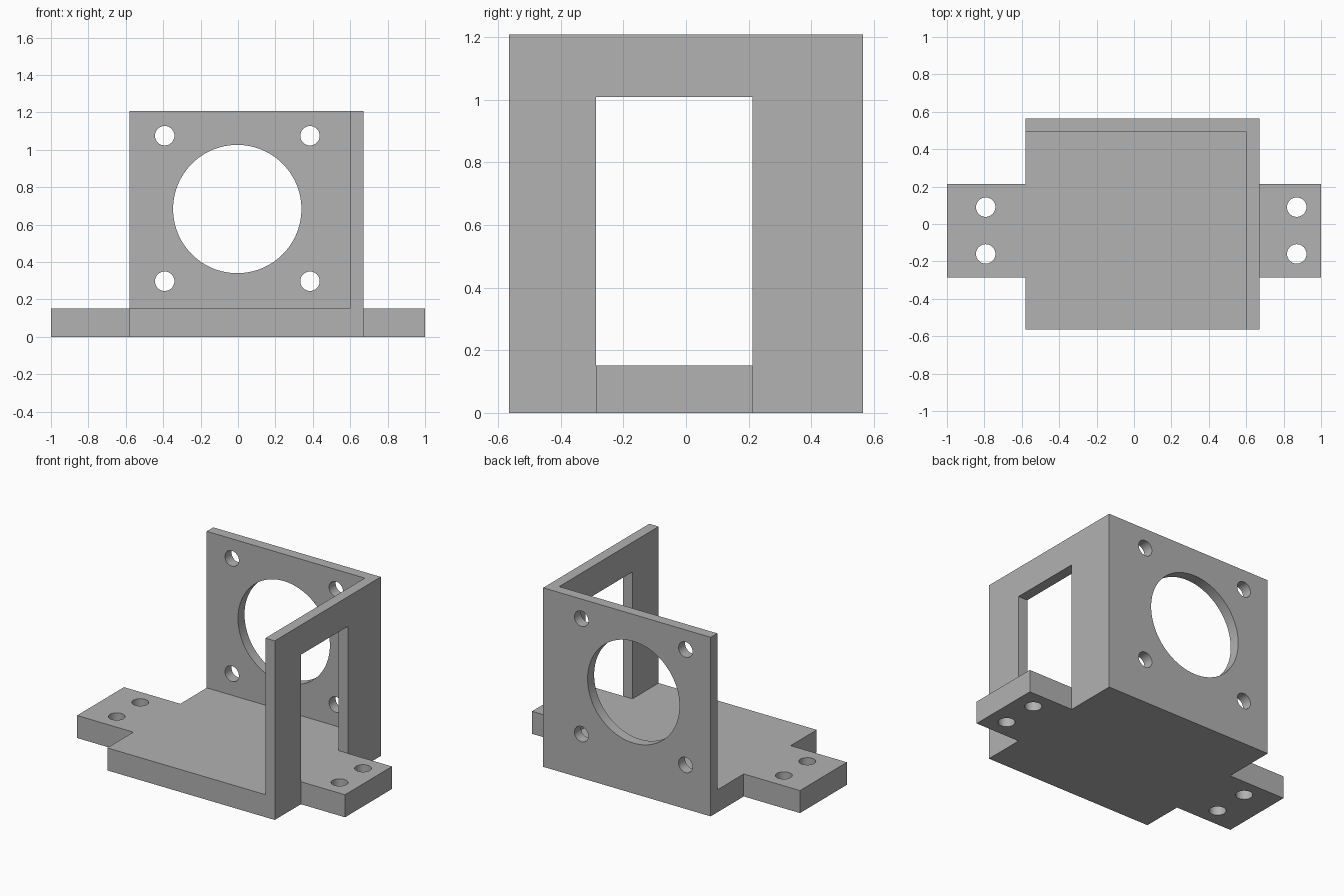
import bpy, bmesh
from math import cos, sin, tau
from mathutils import Vector

cube = bpy.data.objects.get("Cube")
if cube:
    bpy.data.objects.remove(cube, do_unlink=True)

grey = bpy.data.materials.new("plain grey")
grey.use_nodes = True
grey.diffuse_color = (0.445, 0.445, 0.445, 1)
grey.node_tree.nodes["Principled BSDF"].inputs["Base Color"].default_value = grey.diffuse_color


def circle(cx, cy, radius, sides):
    return [(cx + radius * cos(tau * i / sides), cy + radius * sin(tau * i / sides))
            for i in range(sides)]


def plate(name, axis, start, end, outline, holes=()):
    """Fill a flat outline with holes and extrude it along one axis."""
    def place(u, v):
        co = [u, v]
        co.insert(axis, start)
        return co

    bm = bmesh.new()
    for loop in (outline, *holes):
        verts = [bm.verts.new(place(u, v)) for u, v in loop]
        for a, b in zip(verts, verts[1:] + verts[:1]):
            bm.edges.new((a, b))
    normal = Vector((0, 0, 0))
    normal[axis] = 1
    bmesh.ops.triangle_fill(bm, edges=bm.edges[:], use_beauty=True, normal=normal)
    grown = bmesh.ops.extrude_face_region(bm, geom=bm.faces[:], use_keep_orig=True)
    moved = [g for g in grown["geom"] if isinstance(g, bmesh.types.BMVert)]
    bmesh.ops.translate(bm, verts=moved, vec=normal * (end - start))
    bmesh.ops.recalc_face_normals(bm, faces=bm.faces[:])
    mesh = bpy.data.meshes.new(name)
    bm.to_mesh(mesh)
    bm.free()
    mesh.materials.append(grey)
    obj = bpy.data.objects.new(name, mesh)
    bpy.context.collection.objects.link(obj)
    bpy.ops.object.select_all(action="DESELECT")
    obj.select_set(True)
    bpy.context.view_layer.objects.active = obj
    bpy.ops.object.shade_smooth_by_angle(angle=0.5)
    return obj


LEFT, RIGHT, INNER_X = -0.58, 0.67, 0.60
FRONT, BACK, INNER_Y = -0.565, 0.565, 0.495
TAB_FRONT, TAB_BACK = -0.287, 0.213
BASE_TOP, TOP, WINDOW_TOP = 0.152, 1.208, 1.008

# Base with a mounting tab at each end; the +x tab passes through the frame
base_outline = [(LEFT, FRONT), (INNER_X, FRONT), (INNER_X, TAB_FRONT), (1, TAB_FRONT),
                (1, TAB_BACK), (INNER_X, TAB_BACK), (INNER_X, INNER_Y), (LEFT, INNER_Y),
                (LEFT, TAB_BACK), (-1, TAB_BACK), (-1, TAB_FRONT), (LEFT, TAB_FRONT)]
screw_holes = [circle(x, y, 0.052, 32) for x in (-0.793, 0.87) for y in (-0.16, 0.09)]
plate("base", 2, 0, BASE_TOP, base_outline, screw_holes)

# Back plate with a large round opening and four bolt holes
back_outline = [(LEFT, 0), (RIGHT, 0), (RIGHT, TOP), (LEFT, TOP)]
bolt_holes = [circle(x, z, 0.052, 32) for x in (-0.392, 0.385) for z in (0.297, 1.075)]
plate("back_plate", 1, INNER_Y, BACK, back_outline,
      [circle(-0.004, 0.683, 0.343, 96), *bolt_holes])

# Side frame: an arch around the window, standing astride the base tab
frame_outline = [(FRONT, 0), (TAB_FRONT, 0), (TAB_FRONT, WINDOW_TOP), (TAB_BACK, WINDOW_TOP),
                 (TAB_BACK, 0), (INNER_Y, 0), (INNER_Y, TOP), (FRONT, TOP)]
plate("side_frame", 0, INNER_X, RIGHT, frame_outline)
